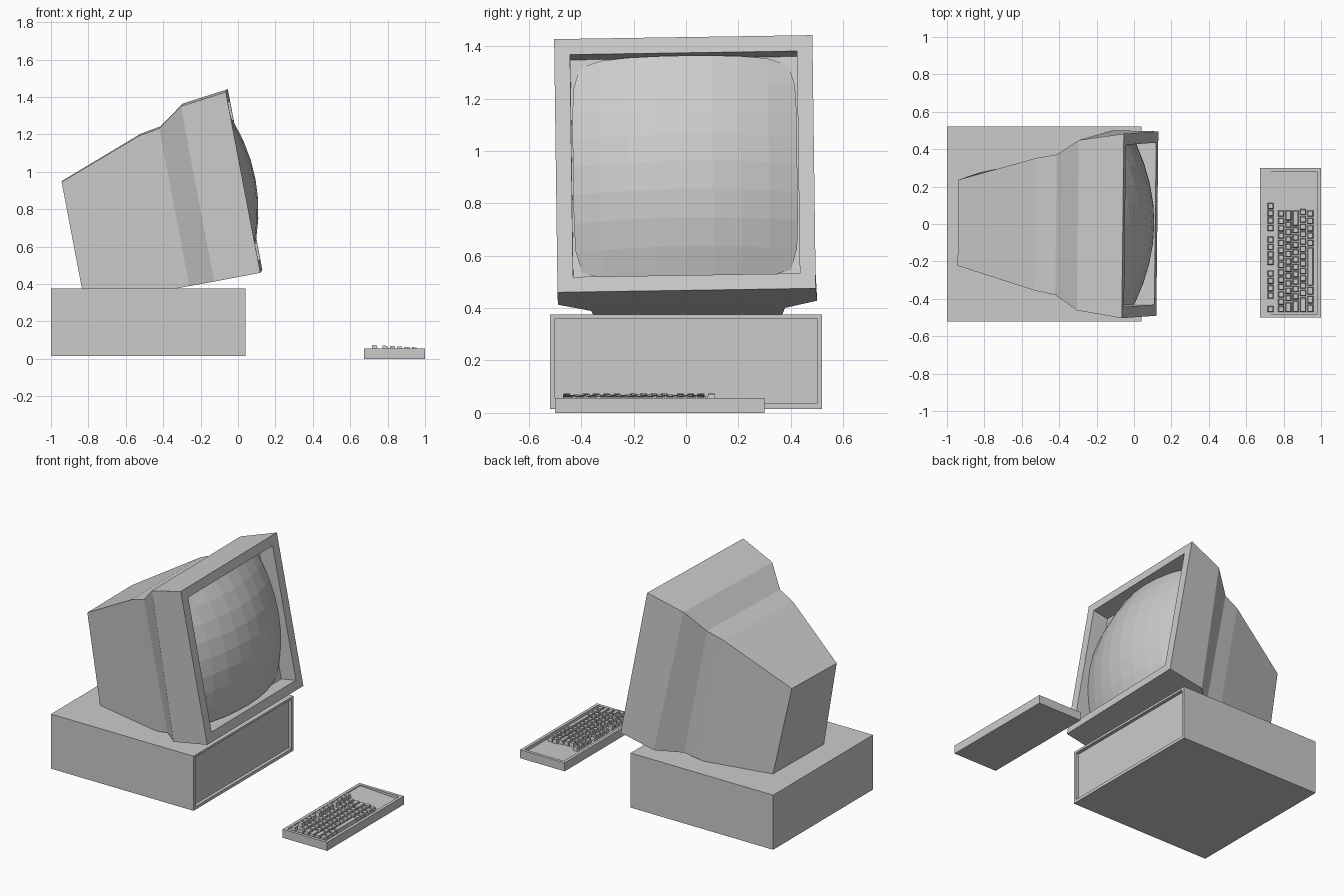
import bpy, bmesh
from math import radians
from mathutils import Matrix, Vector

if "Cube" in bpy.data.objects:
    bpy.data.objects.remove(bpy.data.objects["Cube"])


def finish(name, bm):
    bmesh.ops.recalc_face_normals(bm, faces=bm.faces)
    me = bpy.data.meshes.new(name)
    bm.to_mesh(me)
    bm.free()
    ob = bpy.data.objects.new(name, me)
    bpy.context.collection.objects.link(ob)
    return ob


def loft(bm, rings):
    """Skin a chain of four-point rings and cap both ends."""
    vs = [[bm.verts.new(p) for p in r] for r in rings]
    for a, b in zip(vs, vs[1:]):
        for i in range(4):
            j = (i + 1) % 4
            bm.faces.new((a[i], a[j], b[j], b[i]))
    bm.faces.new(vs[0][::-1])
    bm.faces.new(vs[-1])


def ring_x(x, y0, y1, z0, z1):
    return [(x, y0, z0), (x, y1, z0), (x, y1, z1), (x, y0, z1)]


def ring_z(x0, x1, y0, y1, z0, z1):
    """Ring around z; z0 at the low-x side, z1 at the high-x side."""
    return [(x0, y0, z0), (x1, y0, z1), (x1, y1, z1), (x0, y1, z0)]


# System case with a recessed front panel
bm = bmesh.new()
loft(bm, [ring_x(-1, -.52, .52, .015, .375),
          ring_x(.04, -.52, .52, .015, .375),
          ring_x(.04, -.5, .5, .035, .36),
          ring_x(.018, -.5, .5, .035, .36)])
finish("system_case", bm)

# Monitor pose: tilted back, with a slight roll and yaw
pose = (Matrix.Translation((.0325, -.004, .951))
        @ Matrix.Rotation(radians(-.8), 4, 'Z')
        @ Matrix.Rotation(radians(-10.8), 4, 'Y')
        @ Matrix.Rotation(radians(.9), 4, 'X'))

# Monitor shell: recess floor, bezel, then sections to the back
# (depth, half width top, half width bottom, top, bottom)
sections = [(.11, .433, .433, .431, -.433),
            (0, .433, .433, .431, -.433),
            (0, .493, .493, .492, -.492),
            (.251, .455, .495, .462, -.492),
            (.388, .375, .37, .366, -.492),
            (.501, .355, .36, .347, -.492),
            (.956, .23, .265, .181, -.492)]
bm = bmesh.new()
loft(bm, [[(-d, -b, lo), (-d, b, lo), (-d, t, hi), (-d, -t, hi)]
          for d, t, b, hi, lo in sections])
finish("monitor_shell", bm).matrix_world = pose

# Bulging faceted screen with rounded corners
bm = bmesh.new()
bmesh.ops.create_grid(bm, x_segments=8, y_segments=8, size=1)
for v in bm.verts:
    a, b = v.co.x, v.co.y
    pull = 1 - .07 * (a * b) ** 6
    y, u = a * .428 * pull, b * .428 * pull
    v.co = Vector((max(.062 - .56 * (y * y + u * u), -.109), y, u))
screen = finish("screen", bm)
screen.matrix_world = pose
if screen.data.polygons[0].normal.x < 0:
    screen.data.flip_normals()

# Keyboard base with a sloping recessed deck
bm = bmesh.new()
loft(bm, [ring_z(.675, 1, -.5, .3, 0, 0),
          ring_z(.675, 1, -.5, .3, .056, .056),
          ring_z(.695, .98, -.48, .28, .056, .056),
          ring_z(.695, .98, -.48, .28, .05, .035)])
finish("keyboard_base", bm)

# Keys: each row is (x, start y, widths in key units, negative = gap)
P = .0393
rows = [(.714, -.472, [1, -.85] + [1] * 4 + [-.6] + [1] * 4 + [-.6] + [1] * 4),
        (.770, -.472, [1] * 14),
        (.809, -.472, [1.5] + [1] * 11 + [1.5]),
        (.848, -.472, [1.75] + [1] * 10 + [2.25]),
        (.887, -.472, [2.2] + [1] * 12),
        (.926, -.472, [1.2] * 3 + [5.4] + [1] * 5)]


def deck(x):
    return .05 - (x - .695) * .0526


bm = bmesh.new()
for x, y, widths in rows:
    x1, t = x + .033, .004
    for w in widths:
        if w > 0:
            y1 = y + w * P - .006
            loft(bm, [ring_z(x, x1, y, y1, deck(x) - .003, deck(x1) - .003),
                      ring_z(x + t, x1 - t, y + t, y1 - t,
                             deck(x) + .025, deck(x1) + .025)])
        y += abs(w) * P
finish("keys", bm)
